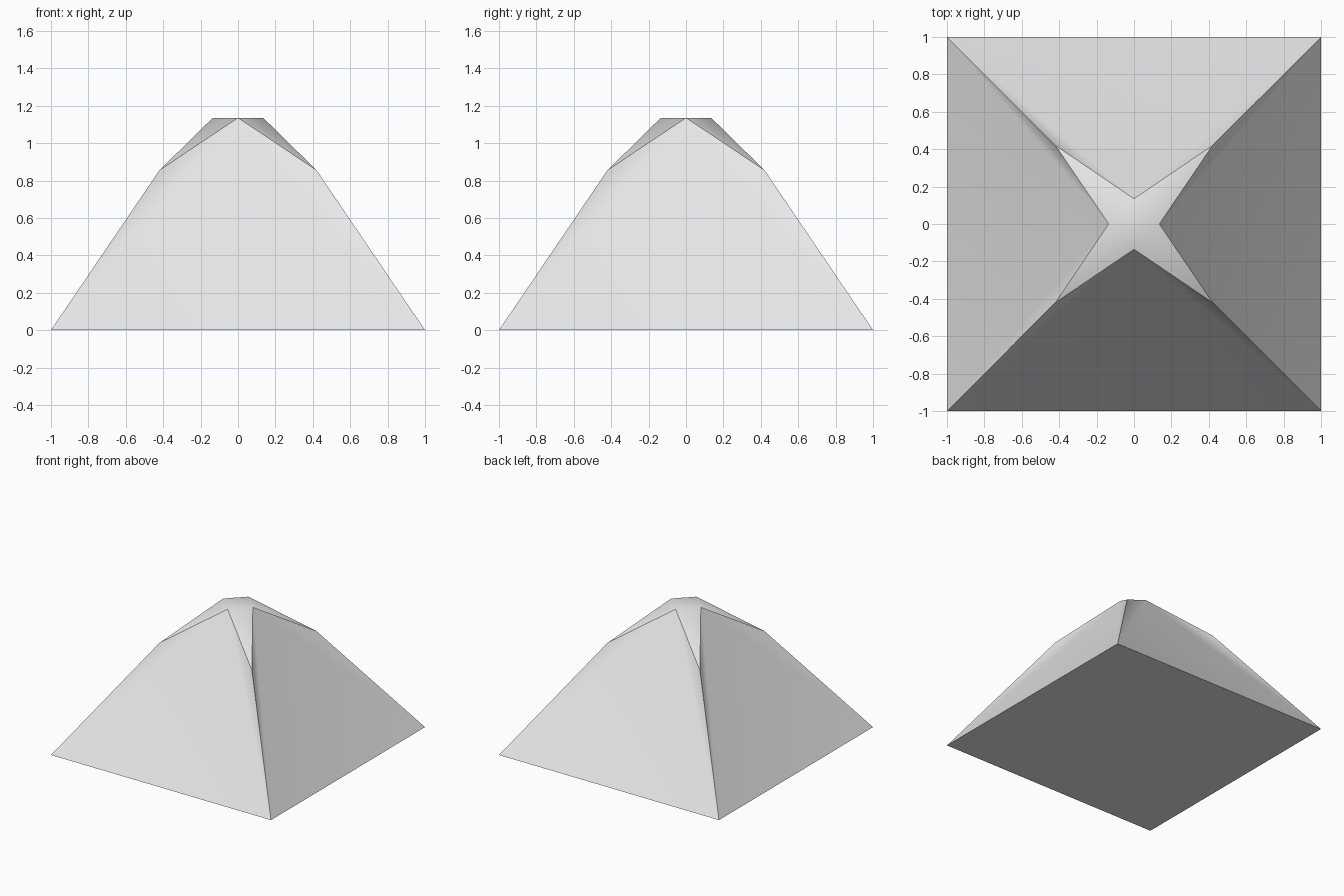
import bpy
import bmesh
from math import radians

cube = bpy.data.objects.get("Cube")
if cube:
    bpy.data.objects.remove(cube, do_unlink=True)

# Single pale grey material
grey = bpy.data.materials.new("pale_grey")
grey.use_nodes = True
color = (0.8, 0.8, 0.8, 1)
grey.diffuse_color = color
grey.node_tree.nodes["Principled BSDF"].inputs["Base Color"].default_value = color

BASE, SHOULDER, SHOULDER_Z, TIP, TOP_Z = 1.0, 0.42, 0.855, 0.135, 1.135

bm = bmesh.new()


def ring(points, r, z):
    """Four vertices around the axis, counter-clockwise."""
    return [bm.verts.new((x * r, y * r, z)) for x, y in points]


corners = [(-1, -1), (1, -1), (1, 1), (-1, 1)]
sides = [(0, -1), (1, 0), (0, 1), (-1, 0)]
base = ring(corners, BASE, 0)
shoulder = ring(corners, SHOULDER, SHOULDER_Z)
tip = ring(sides, TIP, TOP_Z)

# Base and flat diamond cap
bm.faces.new(base[::-1])
bm.faces.new(tip)

for i in range(4):
    j = (i + 1) % 4
    # Main wall with a narrow fold along each corner
    bm.faces.new((base[i], base[j], tip[i]))
    bm.faces.new((base[i], tip[i], shoulder[i]))
    bm.faces.new((base[j], shoulder[j], tip[i]))
    # Bevelled facet from the shoulder up to the cap
    bm.faces.new((shoulder[j], tip[j], tip[i]))

bmesh.ops.recalc_face_normals(bm, faces=bm.faces)
mesh = bpy.data.meshes.new("faceted_pyramid")
bm.to_mesh(mesh)
bm.free()
mesh.materials.append(grey)

pyramid = bpy.data.objects.new("faceted_pyramid", mesh)
bpy.context.collection.objects.link(pyramid)
bpy.ops.object.select_all(action="DESELECT")
pyramid.select_set(True)
bpy.context.view_layer.objects.active = pyramid
bpy.ops.object.shade_smooth_by_angle(angle=radians(31))
